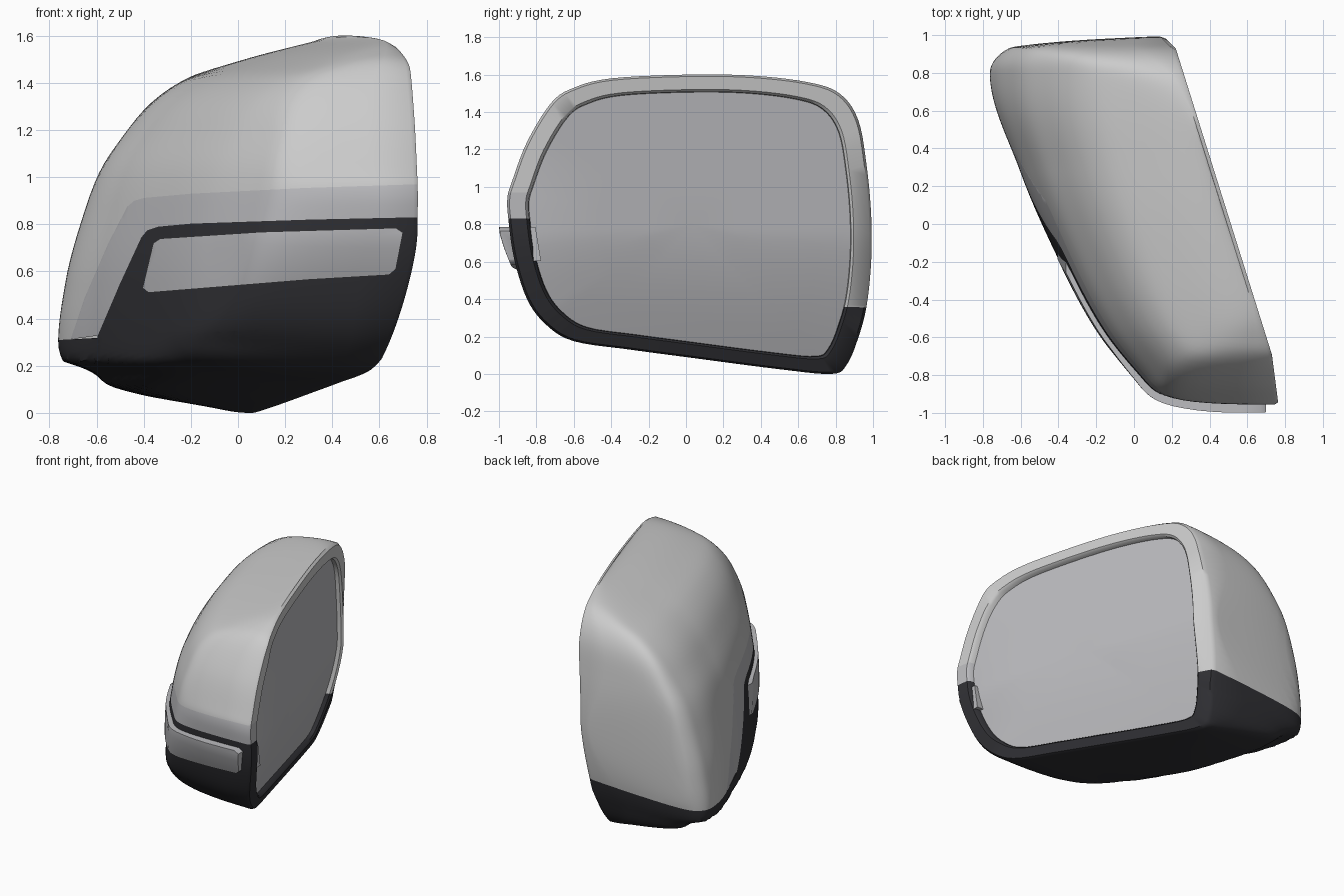
import bpy, bmesh, math
from mathutils import Vector

if "Cube" in bpy.data.objects:
    bpy.data.objects.remove(bpy.data.objects["Cube"])


def curve(points):
    """Smooth monotone interpolation through (input, output) pairs."""
    pts = sorted(points)
    sl = [(b[1] - a[1]) / (b[0] - a[0]) for a, b in zip(pts, pts[1:])]
    tan = [sl[0]] + [2 * a * b / (a + b) if a * b > 0 else 0 for a, b in zip(sl, sl[1:])] + [sl[-1]]

    def f(v):
        v = min(max(v, pts[0][0]), pts[-1][0])
        i = next((k for k in range(len(sl)) if v <= pts[k + 1][0]), len(sl) - 1)
        h = pts[i + 1][0] - pts[i][0]
        t = (v - pts[i][0]) / h
        return ((2*t**3 - 3*t*t + 1) * pts[i][1] + (t**3 - 2*t*t + t) * h * tan[i]
                + (3*t*t - 2*t**3) * pts[i + 1][1] + (t**3 - t*t) * h * tan[i + 1])
    return f


# Side outline (y, z), and the left limits seen from the front and the top
OUTLINE = [(-.95, .83), (-.92, .62), (-.85, .4), (-.75, .265), (-.6, .175), (-.3, .13), (0, .09),
           (.5, .025), (.78, 0), (.86, .05), (.92, .19), (.965, .36), (.99, .6), (.99, .85),
           (.965, 1.12), (.92, 1.36), (.82, 1.5), (.65, 1.56), (.35, 1.595), (0, 1.6),
           (-.4, 1.58), (-.6, 1.53), (-.72, 1.45), (-.85, 1.24), (-.93, 1.03), (-.955, .94)]
left_by_z = curve([(0, -.02), (.02, -.1), (.08, -.42), (.12, -.55), (.17, -.61), (.2, -.68),
                   (.22, -.74), (.3, -.76), (.55, -.73), (.88, -.64), (1.03, -.58), (1.18, -.48),
                   (1.31, -.37), (1.42, -.21), (1.49, 0), (1.55, .22), (1.59, .42), (1.6, .5)])
left_by_y = curve([(-.965, .4), (-.95, .22), (-.9, .1), (-.8, 0), (-.55, -.2), (-.18, -.4),
                   (.28, -.6), (.8, -.76), (.93, -.68), (.97, -.4), (1, .12)])
CY, CZ, N = .03, .8, 130


def smooth_loop(pts, n):
    out = []
    for k in range(n):
        u = k * len(pts) / n
        i, t = int(u), u % 1
        a, b, c, d = (Vector(pts[(i + j) % len(pts)]) for j in (-1, 0, 1, 2))
        out.append(.5 * (2*b + (c - a)*t + (2*a - 5*b + 4*c - d)*t*t + (3*b - a - 3*c + d)*t**3))
    return out


LOOP = smooth_loop(OUTLINE, N)


def clamp(v):
    return min(1, max(0, v))


def rim_x(y, z):
    x = .513 - .314 * y if y > -.69 else .73 + (-.69 - y) * .13
    return x - .2 * max(0, (.75 - z) / .75) ** 1.4 - .7 * max(0, y - .93)


def front_x(s):
    """Front surface of ring s: joined left limits, rounded off towards the rim."""
    def f(y, z):
        a, b = left_by_y(y) + .76, left_by_z(z) + .76
        x = -.76 + (max(a, 0) ** 1.3 + max(b, 0) ** 1.3) ** (1 / 1.3)
        d = rim_x(y, z) - x
        d = .5 * (d + math.sqrt(d * d + .012))
        m = 60 - 44 * clamp((.7 - z) / .4) * clamp((.4 - y) / .8)
        return rim_x(y, z) - max(.02, d * max(0, 1 - s ** m) ** (1 / 3))
    return f


def finish(name, bm, colour=None):
    bmesh.ops.recalc_face_normals(bm, faces=bm.faces)
    me = bpy.data.meshes.new(name)
    bm.to_mesh(me)
    bm.free()
    ob = bpy.data.objects.new(name, me)
    bpy.context.collection.objects.link(ob)
    if colour:
        mat = bpy.data.materials.new(name + "_colour")
        mat.diffuse_color = (*colour, 1)
        mat.use_nodes = True
        mat.node_tree.nodes["Principled BSDF"].inputs["Base Color"].default_value = mat.diffuse_color
        me.materials.append(mat)
    return ob


def activate(ob):
    bpy.ops.object.select_all(action='DESELECT')
    ob.select_set(True)
    bpy.context.view_layer.objects.active = ob


def smooth(ob):
    activate(ob)
    bpy.ops.object.shade_smooth_by_angle(angle=math.radians(40))


def rings(bm, specs):
    """Loft scaled copies of the outline; specs = (scale, x function)."""
    prev = None
    for s, fx in specs:
        yz = [(CY, CZ)] if s == 0 else [(CY + s*(p.x - CY), CZ + s*(p.y - CZ)) for p in LOOP]
        cur = [bm.verts.new((fx(y, z), y, z)) for y, z in yz]
        if prev:
            for i in range(N):
                j = (i + 1) % N
                if len(prev) == 1:
                    bm.faces.new((prev[0], cur[i], cur[j]))
                elif len(cur) == 1:
                    bm.faces.new((prev[i], prev[j], cur[0]))
                else:
                    bm.faces.new((prev[i], prev[j], cur[j], cur[i]))
        prev = cur


def shell(name, colour=None, swell=None):
    """Closed housing: domed front, side wall, rim and recess."""
    off = lambda d: (lambda y, z: rim_x(y, z) - d)
    bm = bmesh.new()
    specs = [(s, front_x(s)) for s in (math.sin(math.pi / 2 * k / 36) for k in range(37))]
    specs += [(.987, off(0)), (.9, off(0)), (.885, off(.015)), (.88, off(.06)), (0, off(.06))]
    rings(bm, specs)
    bmesh.ops.recalc_face_normals(bm, faces=bm.faces)
    if swell:
        bm.normal_update()
        for v, n in [(v, v.normal.copy()) for v in bm.verts]:
            v.co += n * swell(v.co)
    return finish(name, bm, colour)


def prism(poly, back=None):
    """xz polygon extruded along y; back(x) gives the rear limit."""
    bm = bmesh.new()
    f = [bm.verts.new((x, -2, z)) for x, z in poly]
    b = [bm.verts.new((x, back(x) if back else 2, z)) for x, z in poly]
    bm.faces.new(f)
    bm.faces.new(b[::-1])
    for i in range(len(poly)):
        j = (i + 1) % len(poly)
        bm.faces.new((f[i], b[i], b[j], f[j]))
    ob = finish("cutter", bm)
    ob.hide_render = True
    return ob


def cut(ob, tool, op):
    activate(ob)
    m = ob.modifiers.new("cut", 'BOOLEAN')
    m.object, m.operation, m.solver = tool, op, 'EXACT'
    bpy.ops.object.modifier_apply(modifier=m.name)


# Cutters along the seams
rear = lambda x: .19 - .908 * x
TOP_SEAM = [(.95, .975), (.76, .97), (.3, .955), (-.2, .93), (-.4, .912), (-.44, .9), (-.47, .875),
            (-.55, .72), (-.65, .49), (-.71, .312)]
LOW_SEAM = [(.95, .835), (.76, .83), (.3, .82), (-.2, .803), (-.34, .79), (-.385, .775), (-.41, .745),
            (-.5, .55), (-.595, .328)]
upper = prism(TOP_SEAM + [(-.735, -.2), (.95, -.2)], rear)
strip = prism(TOP_SEAM + LOW_SEAM[::-1], lambda x: .22 - .86 * x)
lower = prism(LOW_SEAM + [(-.62, -.25), (.97, -.25)], lambda x: .25 - .82 * x)
base = prism([(-2, .3), (-.75, .31), (.2, .36), (2, .4), (2, -1), (-2, -1)])
lamp_cut = prism([(-.33, .74), (.1, .768), (.67, .785), (.70, .765), (.67, .61), (.64, .585),
                  (.3, .565), (-.38, .51), (-.405, .53), (-.36, .72)], lambda x: rear(x) - .38)

# Upper cover
cover = shell("upper_cover")
cut(cover, upper, 'DIFFERENCE')
cut(cover, base, 'DIFFERENCE')

# Trim band between cover and lower housing
band = shell("trim_band", (.5, .5, .52))
cut(band, strip, 'INTERSECT')

# Dark lower housing, made of the front part and the foot
housing = shell("lower_housing", (.03, .03, .035))
cut(housing, lower, 'INTERSECT')
foot = shell("lower_foot", (.03, .03, .035))
cut(foot, base, 'INTERSECT')

# Indicator lamp, a strip standing proud of the housing
lamp = shell("indicator_lamp", (.5, .5, .52),
             lambda p: .01 + .045 * clamp((p.z - .5) / .25) * (.35 + .65 * clamp((p.x + .1) / .5)))
cut(lamp, lamp_cut, 'INTERSECT')

# Mirror glass in the recess
bm = bmesh.new()
rings(bm, [(s, lambda y, z: rim_x(y, z) - .045) for s in (0, .25, .5, .7, .882)])
glass = finish("mirror_glass", bm, (.5, .5, .52))

# Small lamp window on the inner edge of the rim
bm = bmesh.new()
bmesh.ops.create_cube(bm, size=1)
for v in bm.verts:
    v.co = Vector((.69 + v.co.x * .07, -.815 + v.co.y * .05 - v.co.z * .03, .695 + v.co.z * .18))
window = finish("lamp_window", bm, (.5, .5, .52))

for ob in (cover, band, housing, foot, lamp, glass):
    smooth(ob)
for ob in (upper, strip, lower, base, lamp_cut):
    bpy.data.objects.remove(ob)
